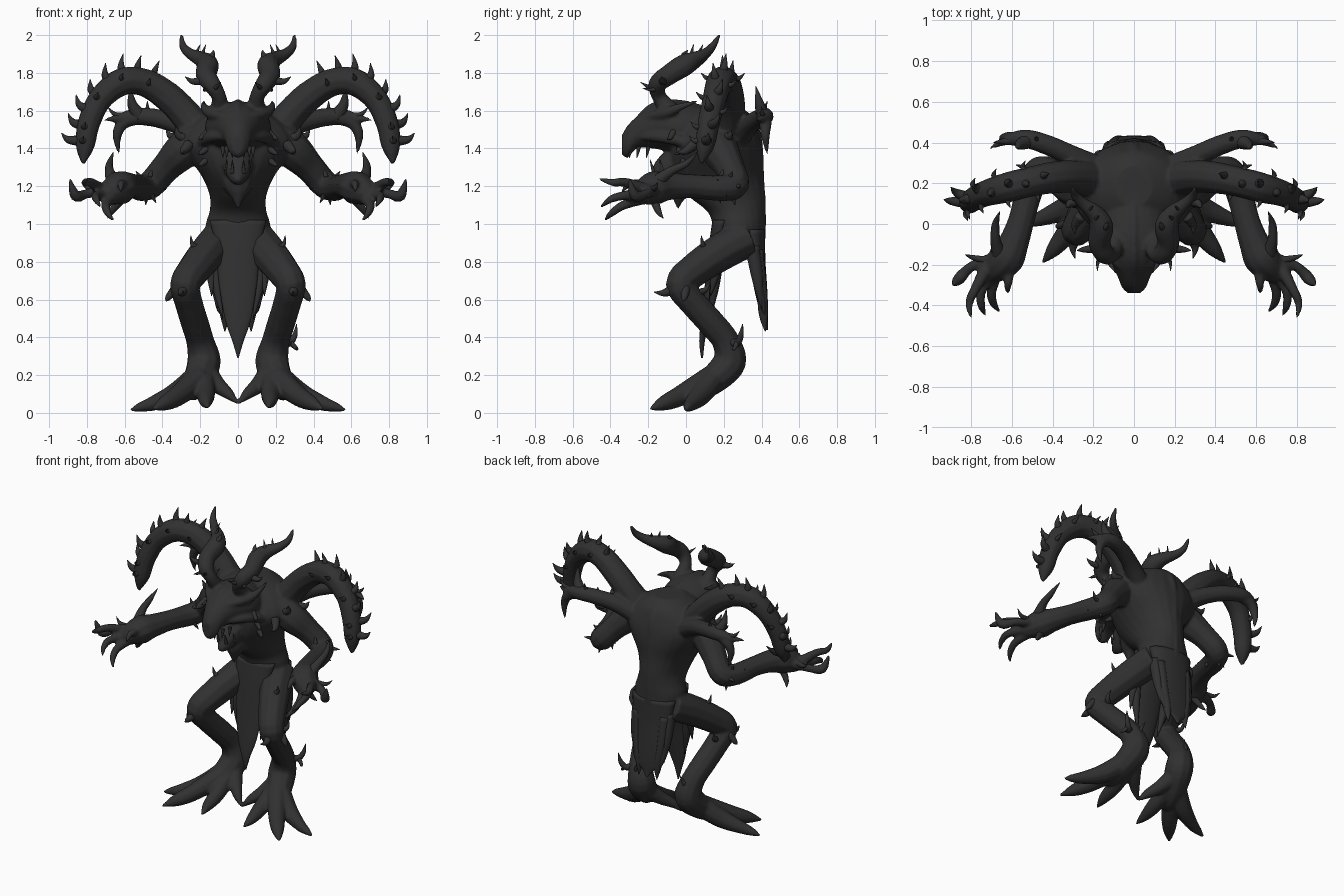
import bpy
import bmesh
import math
import random
from mathutils import Vector

random.seed(4)
UNIT = 0.01  # all part coordinates are written in hundredths

if "Cube" in bpy.data.objects:
    bpy.data.objects.remove(bpy.data.objects["Cube"], do_unlink=True)

bark = bpy.data.materials.new("charcoal_bark")
bark.use_nodes = True
bark.diffuse_color = (0.03, 0.03, 0.03, 1)
shader = next(n for n in bark.node_tree.nodes if n.type == "BSDF_PRINCIPLED")
shader.inputs["Base Color"].default_value = bark.diffuse_color
shader.inputs["Roughness"].default_value = 0.8


def spline(points, steps=5):
    """Smooth Catmull-Rom samples through tuples of any length."""
    result = []
    last = len(points) - 1
    for i in range(last):
        a, b, c, d = (points[max(0, min(last, i + k))] for k in (-1, 0, 1, 2))
        for s in range(steps):
            t = s / steps
            result.append(tuple(
                q + t * (r - p) / 2 + t * t * (p - 2.5 * q + 2 * r - w / 2)
                + t * t * t * (1.5 * (q - r) + (w - p) / 2)
                for p, q, r, w in zip(a, b, c, d)))
    return result + [tuple(points[last])]


def tube_rings(path, sides=10):
    """Round cross-sections along a path of (x, y, z, radius)."""
    samples = spline(path)
    centres = [Vector(s[:3]) for s in samples]
    rings, normal = [], Vector((0.3, 0.9, 0.2))
    for i, centre in enumerate(centres):
        tangent = centres[min(i + 1, len(centres) - 1)] - centres[max(i - 1, 0)]
        tangent.normalize()
        normal = (normal - tangent * normal.dot(tangent)).normalized()
        across = tangent.cross(normal)
        radius = max(samples[i][3], 0.15)
        turns = [math.tau * k / sides for k in range(sides)]
        rings.append([centre + radius * (normal * math.cos(a) + across * math.sin(a))
                      for a in turns])
    return rings


def loft_rings(rows, along, sides=24):
    """Oval sections of (position, half width, low, high) along z or y."""
    rings = []
    for pos, width, low, high in spline(rows, 4):
        ring = []
        for k in range(sides):
            a = math.tau * k / sides
            x = max(width, 0.2) * math.cos(a)
            v = (low + high) / 2 + (high - low) / 2 * math.sin(a)
            ring.append(Vector((x, v, pos)) if along == "z" else Vector((x, pos, v)))
        rings.append(ring)
    return rings


def build(name, skins, side=1):
    """One smooth object made from several closed ring skins."""
    bm = bmesh.new()
    for rings in skins:
        loops = [[bm.verts.new((v.x * side * UNIT, v.y * UNIT, v.z * UNIT))
                  for v in ring] for ring in rings]
        n = len(loops[0])
        for low, high in zip(loops, loops[1:]):
            for k in range(n):
                j = (k + 1) % n
                bm.faces.new((low[k], low[j], high[j], high[k]))
        bm.faces.new(loops[0])
        bm.faces.new(loops[-1])
    bmesh.ops.recalc_face_normals(bm, faces=bm.faces)
    for face in bm.faces:
        face.smooth = True
    mesh = bpy.data.meshes.new(name)
    bm.to_mesh(mesh)
    bm.free()
    mesh.materials.append(bark)
    obj = bpy.data.objects.new(name, mesh)
    bpy.context.collection.objects.link(obj)
    return obj


def pair(name, *paths):
    """Separate left and right objects."""
    skins = [tube_rings(p) for p in paths]
    build("left_" + name, skins)
    build("right_" + name, skins, -1)


body = []  # skins that melt together into one fleshy surface


def grow(*paths):
    """Add mirrored limbs to the melted body."""
    for path in paths:
        rings = tube_rings(path)
        body.append(rings)
        body.append([[Vector((-v.x, v.y, v.z)) for v in ring] for ring in rings])


def thorn(base, tip, radius, lift=1.5):
    """Path of a curved spike that bows away from its straight line."""
    base, tip = Vector(base), Vector(tip)
    middle = base.lerp(tip, 0.5) + Vector((lift, 0, -lift))
    return [(*base, radius), (*middle, radius * 0.65), (*tip, 0.15)]


# Torso, hunched forward over a narrow waist, with a spine
body.append(loft_rings([
    (86, 10, 22, 40), (93, 16, 15, 42), (100, 17, 14, 42), (107, 15, 11, 42),
    (115, 15, 1, 42), (125, 19, -7, 41), (135, 26, -9, 41), (143, 30, -8, 40),
    (150, 27, -4, 38), (157, 19, 1, 35), (162, 9, 8, 29)], "z"))
body.append(tube_rings([(0, 22, 160, 2), (0, 31, 157, 3), (0, 37, 147, 3),
                        (0, 39, 125, 2.5), (0, 40, 100, 2.5), (0, 39, 88, 2)]))

# Skull with a hooked snout, hanging jaw, brows and fangs
body.append(loft_rings([
    (14, 13, 130, 161), (2, 17, 134, 164), (-8, 17, 138, 165), (-18, 12, 140, 163),
    (-26, 8, 140, 157), (-31, 6, 135, 152), (-34, 3, 137, 147)], "y"))
body.append(tube_rings([(0, 2, 136, 10), (0, -9, 130, 8), (0, -15, 125, 5),
                        (0, -20, 123, 1.5)]))
body.append(tube_rings([(0, 4, 130, 12), (0, -2, 120, 8), (0, -4, 113, 3),
                        (0, -4, 108, 0.6)]))
body.append(tube_rings([(0, 12, 160, 2), (0, -4, 164, 2), (0, -18, 162, 2),
                        (0, -29, 152, 1)]))
grow([(3, -24, 156, 1.5), (9, -18, 157, 2.5), (15, -10, 159, 3), (18, -3, 162, 2),
      (18, 6, 165, 0.6)],
     [(6, -25, 146, 1.5), (13, -14, 146, 3), (18, -3, 144, 3), (22, 3, 140, 0.6)])
pair("fangs", *[thorn((x, y, 141), (x, y - 1, 135), 1.3, 0)
                for x, y in ((3, -29), (6, -25), (8, -20))],
     *[thorn((x, y, 127), (x, y - 2, 134), 1.1, 0) for x, y in ((3, -17), (6, -12))])
pair("mane_spikes", *[thorn((14, y, z), (21, y - 4, z - 5), 2.2)
                      for y, z in ((-6, 150), (-2, 142), (0, 136), (4, 148))])

# Antlers on the crown, a thick crook ending in a slim tip
grow([(10, -7, 158, 6), (10, -14, 167, 4), (14, -15, 174, 5), (17, -9, 179, 5.5),
      (16, -1, 184, 6), (19, 5, 187, 4.5), (25, 10, 190, 3), (29, 14, 194, 2.2),
      (30, 18, 200.5, 0.8)])
pair("antler_tines",
     thorn((17, -12, 176), (28, -13, 178), 2.5), thorn((12, -13, 172), (9, -24, 175), 2.2),
     thorn((16, -3, 185), (13, 1, 192), 2.2, -1), thorn((18, 1, 186), (17, 4, 195), 2),
     thorn((21, 4, 188), (20, 9, 195), 1.8), thorn((14, -13, 173), (18, -23, 172), 1.6))

# Great arching shoulder horns with a row of spines on the outer edge
horn = [(16, 20, 142, 10), (27, 23, 157, 8.5), (38, 23, 168, 8), (50, 21, 175, 7.5),
        (62, 18, 175, 7.5), (73, 15, 166, 6.5), (79, 12, 153, 6), (81, 10, 141, 5),
        (82, 8, 132, 1)]
grow(horn)
samples = spline(horn)
spines = []
for i, lean in zip(range(13, len(samples) - 3, 3), (9, -4, 8, -8, 14, -5, 15, 3)):
    centre, radius = Vector(samples[i][:3]), samples[i][3]
    out = Vector((centre.x - 56, lean, centre.z - 146)).normalized()
    out = (out + Vector((0, 0, 0.5))).normalized()
    reach = radius + random.uniform(6, 9)
    spines.append(thorn(centre + out * radius * 0.5, centre + out * reach, 3))
    flank = Vector((0.1, math.copysign(1, -lean), 0.4)).normalized()
    spines.append(thorn(centre + flank * radius * 0.6, centre + flank * (radius + 4), 2))
pair("horn_spines", *spines)

# Smaller forked branches behind the shoulders
grow([(16, 26, 144, 7), (30, 33, 152, 5.5), (43, 39, 156, 5), (54, 42, 157, 4.5),
      (63, 41, 156, 2.5), (71, 37, 155, 0.6)],
     [(50, 41, 157, 4), (60, 42, 154, 3.5), (64, 42, 147, 2.5), (63, 43, 137, 0.6)])
pair("branch_tines",
     thorn((52, 41, 157), (57, 37, 173), 4), thorn((44, 39, 156), (48, 43, 165), 2.5),
     thorn((58, 41, 157), (69, 40, 162), 2))

# Arms reaching forward to clawed hands, with thorny elbows
grow([(20, 16, 146, 9), (29, 18, 139, 10), (38, 23, 130, 8), (46, 26, 121, 7.5),
      (51, 18, 119, 7), (55, 3, 120, 6.5), (59, -9, 120, 7.5), (63, -17, 119, 9),
      (69, -24, 116, 6), (72, -28, 115, 2)],
     [(67, -22, 114, 3.5), (70, -33, 110, 2.5), (69, -39, 106, 2), (66, -43, 102, 0.7)],
     [(70, -23, 115, 3.5), (75, -33, 115, 2.5), (75, -40, 113, 2), (73, -45, 109, 0.7)],
     [(72, -21, 118, 3.5), (78, -32, 122, 2.5), (81, -39, 122, 2), (80, -46, 124, 0.7)],
     [(71, -18, 118, 3.5), (80, -21, 116, 2.5), (86, -27, 115, 3), (89, -30, 124, 0.7)],
     [(60, -14, 118, 3.5), (61, -23, 121, 2.5), (62, -30, 121, 2), (62, -34, 117, 0.7)])
elbow = []
for k in range(9):
    a = k * 2.4
    base = Vector((48, 26 - k * 1.5, 120))
    out = Vector((math.cos(a), 0.3, math.sin(a)))
    elbow.append(thorn(base + out * 5, base + out * 10, 1.4, 0))
pair("elbow_thorns", *elbow)
pair("shoulder_thorns", thorn((27, 12, 145), (33, 8, 152), 3),
     thorn((30, 22, 146), (38, 24, 150), 3), thorn((26, 4, 142), (29, -5, 138), 3))
pair("wrist_prongs", [(66, -16, 122, 4), (68, -8, 128, 2.5), (68, 0, 132, 1.8),
                      (66, 6, 138, 0.2)],
     thorn((62, -17, 113), (69, -12, 103), 2.5), thorn((72, -18, 119), (83, -15, 122), 2))

# Bent legs with splayed toes
grow([(10, 32, 92, 10), (15, 20, 86, 10), (23, 5, 76, 9), (28, -3, 68, 8),
      (26, 4, 58, 7.5), (23, 13, 48, 7.5), (20, 21, 38, 7.5), (18, 23, 27, 9),
      (21, 15, 18, 8), (24, 6, 12, 6), (26, 0, 9, 2)],
     [(21, 15, 19, 7), (33, 8, 10, 6), (45, 3, 5, 4), (52, 1, 3, 2.5), (57, 0, 1.5, 0.7)],
     [(21, 13, 18, 7), (32, -3, 9, 5.5), (39, -12, 5, 4), (45, -19, 2, 0.7)],
     [(18, 15, 18, 6), (17, 1, 10, 5), (17, -9, 6, 3.5), (16, -17, 3, 0.7)],
     [(17, 20, 22, 6), (11, 13, 15, 4.5), (5, 7, 10, 3), (0, 4, 5, 0.7)])
pair("knee_thorns", thorn((28, -6, 66), (29, -17, 64), 3), thorn((33, 0, 66), (38, -2, 59), 2.5),
     thorn((20, 10, 87), (25, 8, 94), 2), thorn((28, 8, 64), (30, 13, 70), 2),
     thorn((18, 27, 36), (16, 30, 44), 2))
build("left_shin_spur", [tube_rings(p) for p in (
    [(22, 22, 38, 3), (27, 27, 37, 2), (30, 29, 41, 1.5), (31, 30, 47, 0.2)],
    thorn((28, 27, 37), (31, 24, 34), 1.5))])

# Ragged cloth hanging in front and behind
build("front_cloth", [loft_rings([
    (102, 15, 14, 24), (88, 12, 12, 20), (68, 10, 10, 15), (50, 7, 8, 12),
    (38, 3, 7, 10), (29, 0.3, 8, 9)], "z")])
build("back_cloth", [loft_rings([
    (97, 16, 28, 42), (82, 14, 33, 42), (66, 13, 36, 43), (54, 11, 39, 43.5),
    (48, 4, 41, 43.5), (44, 1, 42, 43.5)], "z")])
pair("cloth_strips",
     [(10, 19, 95, 4), (12, 17, 80, 3), (11, 15, 66, 2.5), (8, 13, 50, 0.2)],
     [(12, 18, 92, 4), (14, 16, 76, 3), (14, 13, 62, 0.2)],
     [(10, 37, 86, 4), (9, 40, 66, 3), (7, 41, 52, 2.5), (7, 42, 43, 0.2)],
     [(12, 35, 88, 4), (12, 38, 70, 3), (11, 40, 55, 0.2)])

# Melt torso, head and limbs into one continuous skin
flesh = build("body", body)
remesh = flesh.modifiers.new("melt", "REMESH")
remesh.mode = "VOXEL"
remesh.voxel_size = 0.01
remesh.use_smooth_shade = True
soften = flesh.modifiers.new("soften", "SMOOTH")
soften.factor = 0.5
soften.iterations = 2
